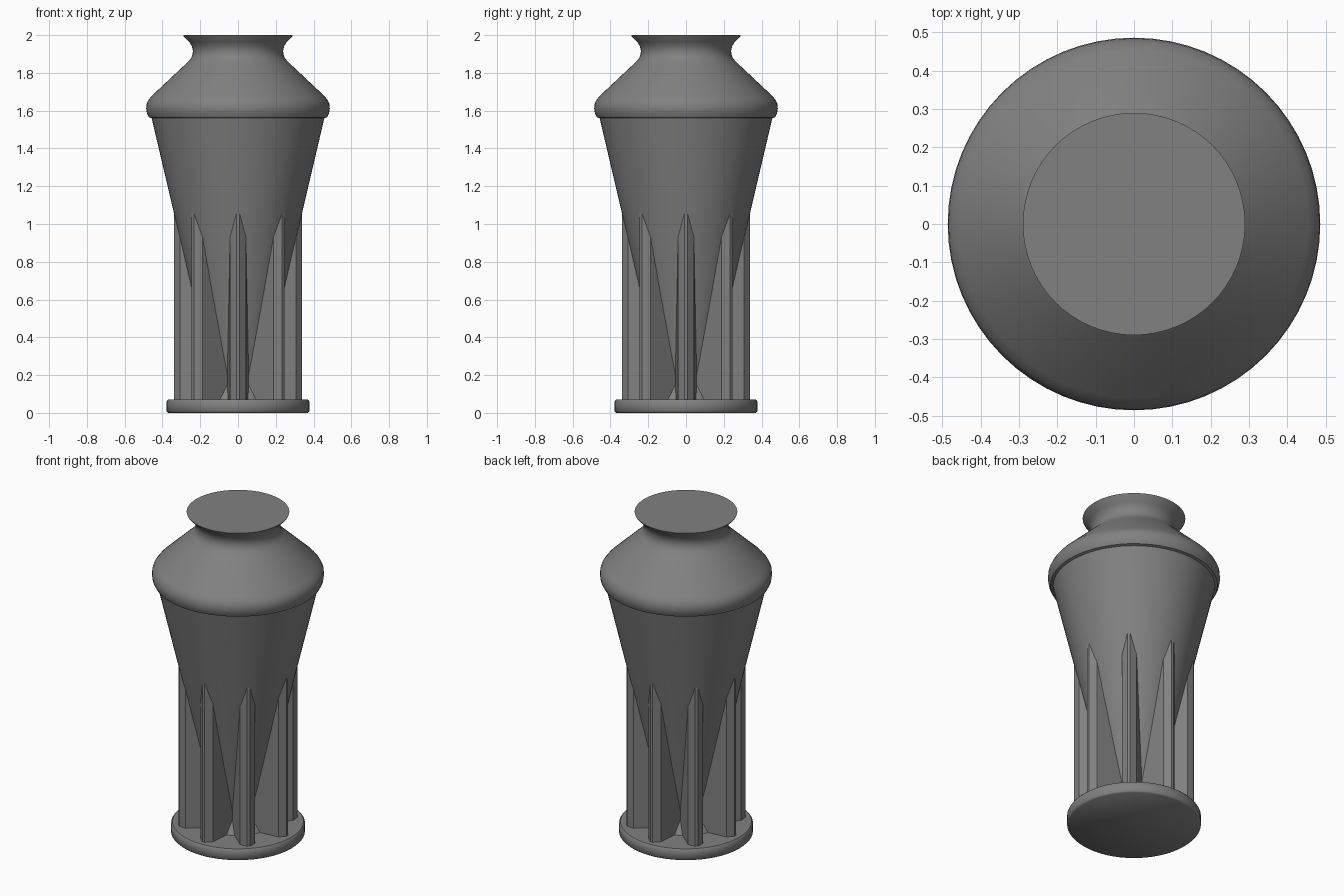
import bpy, bmesh, math

if "Cube" in bpy.data.objects:
    bpy.data.objects.remove(bpy.data.objects["Cube"])

SEG = 64
gray = bpy.data.materials.new("stone gray")
gray.diffuse_color = (0.22, 0.22, 0.22, 1)
gray.use_nodes = True
gray.node_tree.nodes["Principled BSDF"].inputs["Base Color"].default_value = gray.diffuse_color


def finish(name, bm, smooth=None):
    bmesh.ops.recalc_face_normals(bm, faces=bm.faces)
    mesh = bpy.data.meshes.new(name)
    bm.to_mesh(mesh)
    bm.free()
    mesh.materials.append(gray)
    obj = bpy.data.objects.new(name, mesh)
    bpy.context.collection.objects.link(obj)
    if smooth:
        bpy.ops.object.select_all(action="DESELECT")
        obj.select_set(True)
        bpy.context.view_layer.objects.active = obj
        bpy.ops.object.shade_smooth_by_angle(angle=math.radians(smooth))
    return obj


def lathe(name, profile, smooth=30):
    """Turn (radius, z) points, listed bottom to top, into a capped solid."""
    bm = bmesh.new()
    rings = [[bm.verts.new((r * math.cos(math.tau * i / SEG),
                            r * math.sin(math.tau * i / SEG), z))
              for i in range(SEG)] for r, z in profile]
    for a, b in zip(rings, rings[1:]):
        for i in range(SEG):
            j = (i + 1) % SEG
            bm.faces.new((a[i], a[j], b[j], b[i]))
    bm.faces.new(rings[0][::-1])
    bm.faces.new(rings[-1])
    return finish(name, bm, smooth)


# Round foot with softened rims
lathe("base_disc", [(0.37, 0), (0.378, 0.008), (0.378, 0.06), (0.37, 0.07)], 50)

# Small flared collar where the body meets the foot
lathe("foot_collar", [(0.20, 0.06), (0.195, 0.07), (0.14, 0.16)])

# Vessel: tapered body, rolled shoulder, waisted neck, flared closed lip
lathe("vessel", [(0.116, 0.06), (0.335, 1.04), (0.457, 1.56),
                 (0.472, 1.565), (0.482, 1.585), (0.486, 1.61), (0.484, 1.635),
                 (0.474, 1.657), (0.455, 1.68), (0.29, 1.835), (0.262, 1.862),
                 (0.247, 1.88), (0.24, 1.9), (0.239, 1.92), (0.244, 1.94),
                 (0.256, 1.962), (0.287, 1.993), (0.29, 2.0)], 35)

# Eight upright ribs with pointed outer edges, ending inside the body
outline = [(0.0, -0.05), (0.12, -0.058), (0.308, -0.042), (0.339, -0.008),
           (0.339, 0.008), (0.308, 0.042), (0.12, 0.058), (0.0, 0.05)]
for k in range(8):
    ang = k * math.pi / 4
    c, s = math.cos(ang), math.sin(ang)
    bm = bmesh.new()
    low, high = [], []
    for r, t in outline:
        x, y = r * c - t * s, r * s + t * c
        low.append(bm.verts.new((x, y, 0.06)))
        # each top corner meets the body's slope, just below its surface
        top = 0.06 + (math.hypot(r, t) - 0.116) / 0.2235
        high.append(bm.verts.new((x, y, max(0.15, top + 0.02))))
    n = len(outline)
    for i in range(n):
        j = (i + 1) % n
        bm.faces.new((low[i], low[j], high[j], high[i]))
    bm.faces.new(low[::-1])
    bmesh.ops.triangulate(bm, faces=[bm.faces.new(high)])
    finish(f"rib_{k + 1}", bm)
